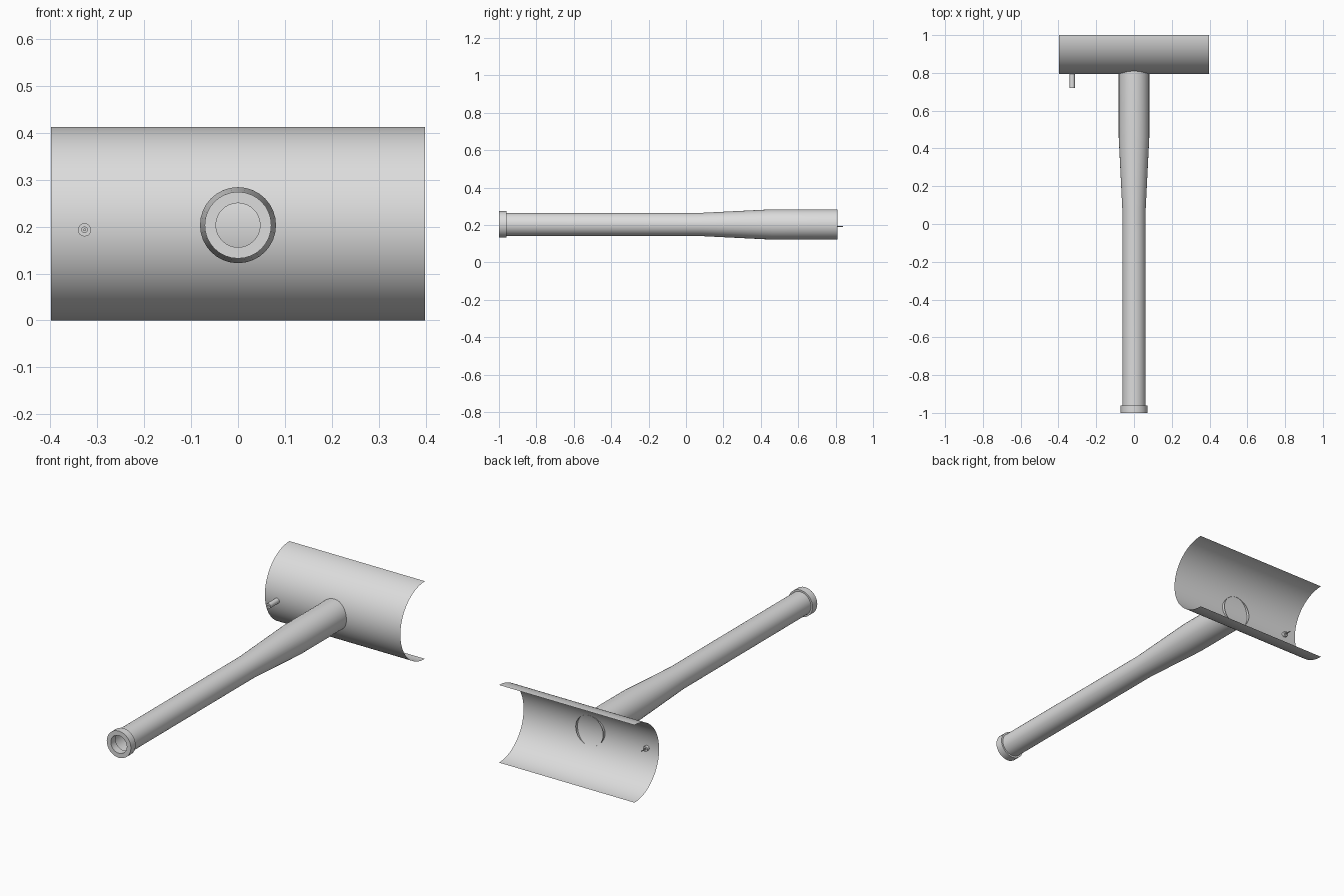
import bpy, bmesh, math
from mathutils import Vector

if "Cube" in bpy.data.objects:
    bpy.data.objects.remove(bpy.data.objects["Cube"])

grey = bpy.data.materials.new("light grey metal")
grey.diffuse_color = (0.72, 0.72, 0.72, 1)
grey.use_nodes = True
grey.node_tree.nodes["Principled BSDF"].inputs["Base Color"].default_value = grey.diffuse_color


def finish(bm, name, angle=30):
    mesh = bpy.data.meshes.new(name)
    bm.to_mesh(mesh)
    bm.free()
    obj = bpy.data.objects.new(name, mesh)
    bpy.context.collection.objects.link(obj)
    mesh.materials.append(grey)
    bpy.ops.object.select_all(action='DESELECT')
    obj.select_set(True)
    bpy.context.view_layer.objects.active = obj
    bpy.ops.object.shade_smooth_by_angle(angle=math.radians(angle))
    return obj


def lathe(name, profile, x, z, sides):
    """Turn (y, radius) points about an axis running along y."""
    bm = bmesh.new()
    rings = []
    for y, r in profile:
        rings.append([bm.verts.new((x + r * math.cos(2 * math.pi * i / sides), y,
                                    z + r * math.sin(2 * math.pi * i / sides)))
                      for i in range(sides)])
    for a, b in zip(rings, rings[1:]):
        for i in range(sides):
            j = (i + 1) % sides
            bm.faces.new((a[i], b[i], b[j], a[j]))
    return finish(bm, name)


AXIS_Z = 0.203

# Half-round open shell, a thin sheet
R, HALF, STEPS = 0.206, 0.398, 48
bm = bmesh.new()
pairs = []
for i in range(STEPS + 1):
    a = math.pi * i / STEPS
    y, z = 1 - R * math.sin(a), R - R * math.cos(a)
    pairs.append((bm.verts.new((-HALF, y, z)), bm.verts.new((HALF, y, z))))
for p, q in zip(pairs, pairs[1:]):
    bm.faces.new((p[0], p[1], q[1], q[0]))
finish(bm, "half_round_shell")

# Hollow handle that flares toward the shell
lathe("handle", [(-0.965, 0.062), (0.08, 0.062), (0.46, 0.081), (0.81, 0.081)],
      0, AXIS_Z, 32)

# Collar with a round opening at the grip end
lathe("end_collar", [(-0.96, 0.061), (-0.96, 0.071), (-1.0, 0.071),
                     (-1.0, 0.047), (-0.96, 0.047)], 0, AXIS_Z, 32)

# Small nozzle through the shell, with a thin wire inside
PX, PZ = -0.327, 0.193
lathe("nozzle", [(0.81, 0.006), (0.81, 0.014), (0.72, 0.014),
                 (0.72, 0.006), (0.81, 0.006)], PX, PZ, 20)
lathe("nozzle_wire", [(0.73, 0.0001), (0.73, 0.003), (0.84, 0.003), (0.84, 0.0001)],
      PX, PZ, 10)
